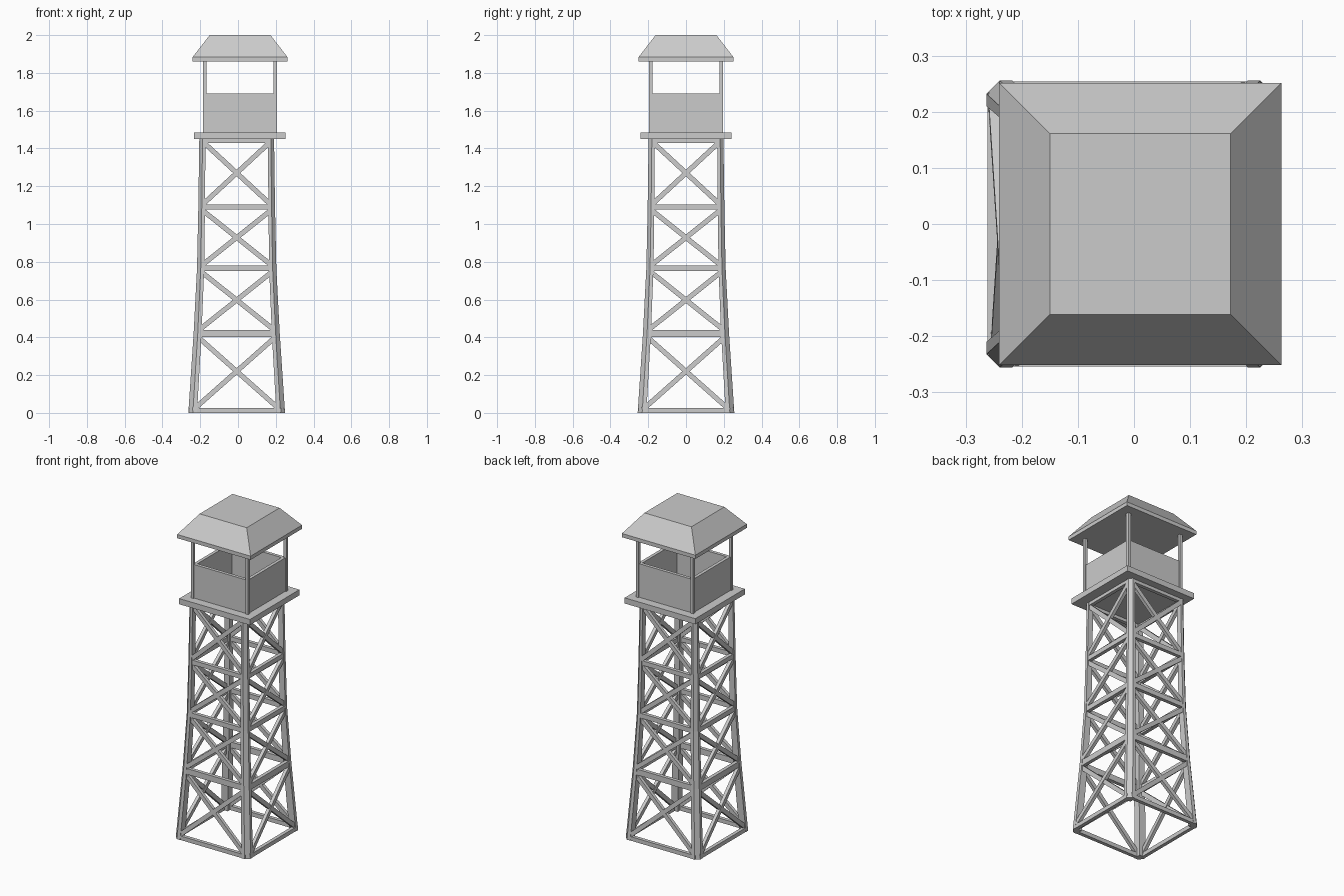
import bpy, bmesh
from mathutils import Vector, Matrix

if "Cube" in bpy.data.objects:
    bpy.data.objects.remove(bpy.data.objects["Cube"])

LEG_X = -0.007          # the frame sits slightly left of the cabin
CAB_X = 0.010
LEVELS = [(0.0, 0.256, 0.046), (0.42, 0.228, 0.042), (0.765, 0.210, 0.038),
          (1.09, 0.203, 0.035), (1.45, 0.198, 0.033)]   # z, half width, leg size


def finish(name, bm):
    bmesh.ops.recalc_face_normals(bm, faces=bm.faces)
    me = bpy.data.meshes.new(name)
    bm.to_mesh(me)
    bm.free()
    ob = bpy.data.objects.new(name, me)
    bpy.context.collection.objects.link(ob)
    return ob


def loft(name, rings):
    """Skin equal-length point rings and cap both ends."""
    bm = bmesh.new()
    vs = [[bm.verts.new(p) for p in r] for r in rings]
    n = len(vs[0])
    for a, b in zip(vs, vs[1:]):
        for i in range(n):
            bm.faces.new((a[i], a[(i + 1) % n], b[(i + 1) % n], b[i]))
    bm.faces.new(vs[0])
    bm.faces.new(vs[-1])
    return finish(name, bm)


def square(cx, h, z):
    return [(cx + sx * h, sy * h, z) for sx, sy in ((-1, -1), (1, -1), (1, 1), (-1, 1))]


def box(name, center, size):
    bm = bmesh.new()
    bmesh.ops.create_cube(bm, size=1, matrix=Matrix.Translation(center) @ Matrix.Diagonal((*size, 1)))
    return finish(name, bm)


def beam(name, a, b, normal, width, depth):
    """Rectangular bar from a to b lying in the plane with this normal."""
    a, b = Vector(a), Vector(b)
    d = (b - a).normalized()
    side = d.cross(normal).normalized()
    out = side.cross(d)
    ring = [side * (width / 2 * s) + out * (depth / 2 * t)
            for s, t in ((-1, -1), (1, -1), (1, 1), (-1, 1))]
    return loft(name, [[a + r for r in ring], [b + r for r in ring]])


# Legs: square section with the outer corner cut off
for sx in (-1, 1):
    for sy in (-1, 1):
        rings = []
        for z, h, s in LEVELS:
            c = s * 0.52
            pts = [(h - c, h), (h, h - c), (h, h - s), (h - s, h - s), (h - s, h)]
            rings.append([(LEG_X + sx * x, sy * y, z) for x, y in pts])
        loft("leg", rings)

# Bracing: horizontal bars and crossed diagonals on all four sides
for k in range(4):
    rot = Matrix.Rotation(k * 1.5707963, 3, 'Z')
    shift = Vector((LEG_X, 0, 0))
    normal = rot @ Vector((0, -1, 0))

    def at(u, h, z):
        return rot @ Vector((u, -h, z)) + shift

    for i, (z, h, s) in enumerate(LEVELS):
        zc = (0.0125, z, z, z, 1.44)[i]
        height = (0.025, 0.036, 0.03, 0.028, 0.02)[i]
        y = h - 0.013
        beam("horizontal_bar", at(-h + 0.022, y, zc), at(h - 0.022, y, zc), normal, height, 0.022)
    for (z0, h0, s0), (z1, h1, s1) in zip(LEVELS, LEVELS[1:]):
        lo, hi = z0 + 0.02, z1 - 0.02
        u0, u1 = h0 - 0.03, h1 - 0.025
        for sgn, inset in ((1, 0.013), (-1, 0.017)):
            beam("diagonal_brace", at(-sgn * u0, h0 - inset, lo),
                 at(sgn * u1, h1 - inset, hi), normal, 0.026, 0.02)

# Platform
box("platform", (CAB_X - 0.001, 0, 1.467), (0.484, 0.484, 0.035))

# Cabin walls, open at the top
for s in (-1, 1):
    box("cabin_wall_front_back", (CAB_X, s * 0.179, 1.587), (0.378, 0.02, 0.21))
    box("cabin_wall_side", (CAB_X + s * 0.179, 0, 1.587), (0.02, 0.338, 0.21))

# Roof posts
for sx in (-1, 1):
    for sy in (-1, 1):
        box("roof_post", (CAB_X + sx * 0.187, sy * 0.187, 1.675), (0.018, 0.018, 0.39))

# Roof with upright rim and flat top
loft("roof", [square(CAB_X + 0.001, 0.2515, 1.86), square(CAB_X + 0.001, 0.2515, 1.883),
              square(CAB_X + 0.001, 0.161, 2.0)])
